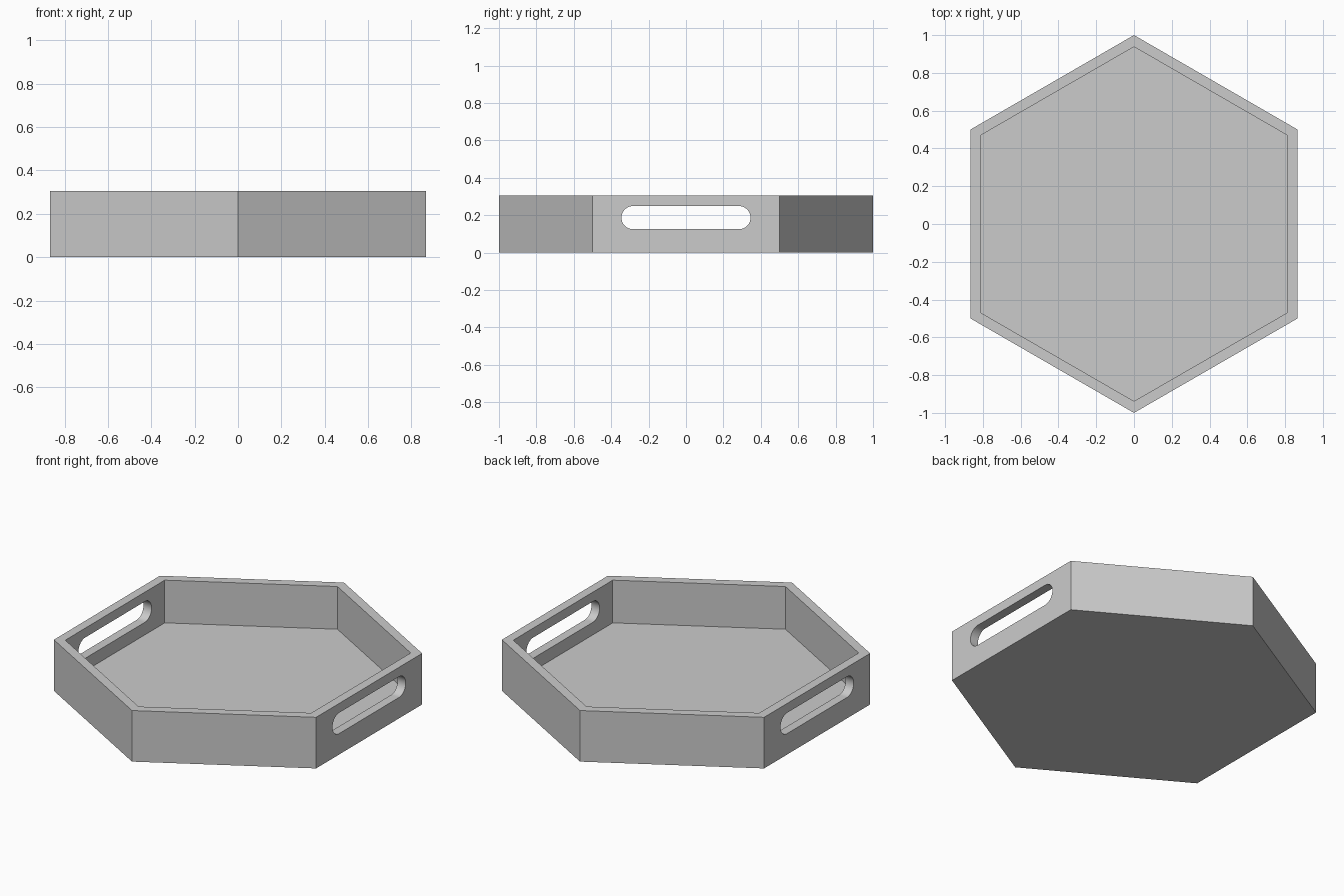
import bpy, bmesh
from math import sin, cos, pi

if "Cube" in bpy.data.objects:
    bpy.data.objects.remove(bpy.data.objects["Cube"])

HEIGHT, FLOOR = 0.305, 0.05
R_OUT, R_IN = 1.0, 0.938
SLOT_Z, SLOT_R, SLOT_HALF = 0.187, 0.062, 0.345


def make_object(name, bm):
    bmesh.ops.recalc_face_normals(bm, faces=bm.faces)
    mesh = bpy.data.meshes.new(name)
    bm.to_mesh(mesh)
    bm.free()
    obj = bpy.data.objects.new(name, mesh)
    bpy.context.collection.objects.link(obj)
    return obj


def hexagon(bm, r, z):
    return [bm.verts.new((r * sin(k * pi / 3), r * cos(k * pi / 3), z)) for k in range(6)]


# Hexagonal tray: outer wall, rim, inner wall, closed by base and floor
bm = bmesh.new()
rings = [hexagon(bm, r, z) for r, z in
         ((R_OUT, 0), (R_OUT, HEIGHT), (R_IN, HEIGHT), (R_IN, FLOOR))]
for a, b in zip(rings, rings[1:]):
    for i in range(6):
        j = (i + 1) % 6
        bm.faces.new((a[i], a[j], b[j], b[i]))
bm.faces.new(rings[0])
bm.faces.new(rings[-1])
tray = make_object("hexagonal_tray", bm)

# Rounded slot cutter running through both side walls
bm = bmesh.new()
profile = []
SEG = 24
for side in (1, -1):
    for k in range(SEG + 1):
        t = side * pi / 2 - pi / 2 + k * pi / SEG - (pi / 2 if side == 1 else -pi / 2)
        t = -pi / 2 + k * pi / SEG + (0 if side == 1 else pi)
        y = side * (SLOT_HALF - SLOT_R) + SLOT_R * cos(t)
        profile.append(bm.verts.new((-1.2, y, SLOT_Z + SLOT_R * sin(t))))
face = bm.faces.new(profile)
ext = bmesh.ops.extrude_face_region(bm, geom=[face])
bmesh.ops.translate(bm, vec=(2.4, 0, 0),
                    verts=[v for v in ext["geom"] if isinstance(v, bmesh.types.BMVert)])
cutter = make_object("handle_slot_cutter", bm)
cutter.hide_render = True

# Cut the two handle openings
mod = tray.modifiers.new("handle_slots", "BOOLEAN")
mod.operation = "DIFFERENCE"
mod.solver = "EXACT"
mod.object = cutter
bpy.context.view_layer.objects.active = tray
tray.select_set(True)
cutter.select_set(False)
bpy.ops.object.modifier_apply(modifier=mod.name)
bpy.data.objects.remove(cutter)
bpy.ops.object.shade_smooth_by_angle(angle=pi / 6)
